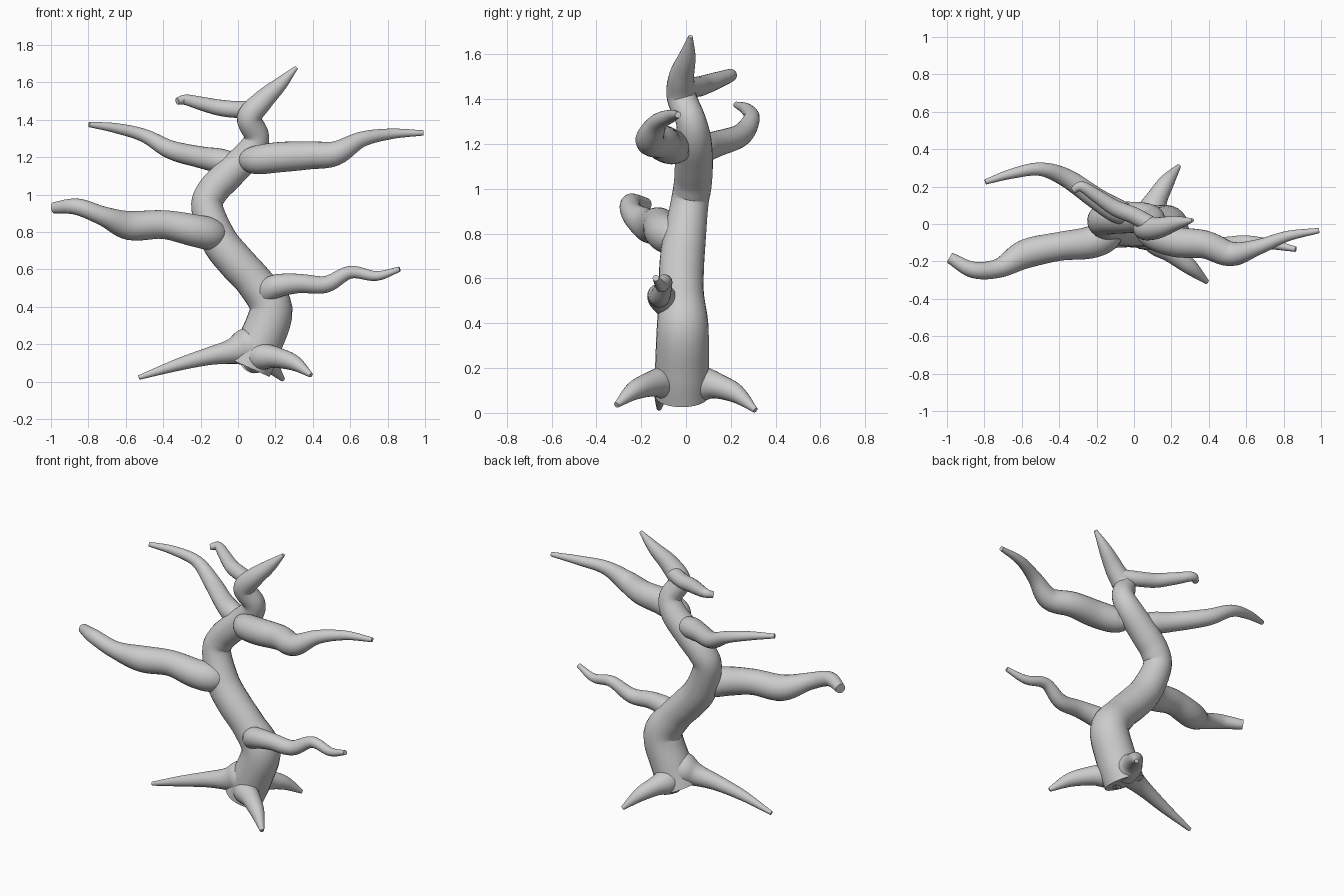
import bpy, bmesh, math
from mathutils import Vector

if "Cube" in bpy.data.objects:
    bpy.data.objects.remove(bpy.data.objects["Cube"], do_unlink=True)

bark = bpy.data.materials.new("grey_bark")
bark.use_nodes = True
GREY = (0.6, 0.6, 0.6, 1)
bark.diffuse_color = GREY
bark.node_tree.nodes["Principled BSDF"].inputs["Base Color"].default_value = GREY

SIDES, STEPS = 24, 6


def spline(keys):
    """Smooth (x, y, z, radius) samples through the key points."""
    pts = [Vector(k) for k in keys]
    pts = [2 * pts[0] - pts[1]] + pts + [2 * pts[-1] - pts[-2]]
    out = []
    for a, b, c, d in zip(pts, pts[1:], pts[2:], pts[3:]):
        for i in range(STEPS):
            t = i / STEPS
            out.append(b + (c - a) * t / 2 + (2 * a - 5 * b + 4 * c - d) * t * t / 2
                       + (3 * b - a - 3 * c + d) * t ** 3 / 2)
    return out + [pts[-2]]


def limb(name, keys):
    """Tapered tube swept along a smooth path, capped at both ends."""
    path = spline(keys)
    bm = bmesh.new()
    rings, normal = [], None
    for i, p in enumerate(path):
        ahead, behind = path[min(i + 1, len(path) - 1)], path[max(i - 1, 0)]
        tangent = (ahead - behind).to_3d().normalized()
        if normal is None:
            normal = tangent.orthogonal()
        normal = (normal - tangent * normal.dot(tangent)).normalized()
        side = tangent.cross(normal)
        ring = []
        for k in range(SIDES):
            a = math.tau * k / SIDES
            ring.append(bm.verts.new(p.to_3d() + p.w * (normal * math.cos(a) + side * math.sin(a))))
        rings.append(ring)
    for low, high in zip(rings, rings[1:]):
        for k in range(SIDES):
            n = (k + 1) % SIDES
            bm.faces.new((low[k], low[n], high[n], high[k]))
    bm.faces.new(rings[0][::-1])
    bm.faces.new(rings[-1])
    bmesh.ops.recalc_face_normals(bm, faces=bm.faces)
    mesh = bpy.data.meshes.new(name)
    bm.to_mesh(mesh)
    bm.free()
    mesh.materials.append(bark)
    obj = bpy.data.objects.new(name, mesh)
    bpy.context.collection.objects.link(obj)
    bpy.ops.object.select_all(action="DESELECT")
    obj.select_set(True)
    bpy.context.view_layer.objects.active = obj
    bpy.ops.object.shade_smooth_by_angle(angle=math.radians(50))


# Winding trunk ending in a pointed top
limb("trunk", [(.06, -.018, .075, .12), (.115, -.018, .2, .12), (.176, -.015, .39, .115),
               (.09, -.02, .53, .1), (-.01, -.02, .64, .1), (-.1, -.01, .755, .097),
               (-.165, .015, .93, .085), (-.135, .03, 1.02, .085), (-.05, .035, 1.11, .085),
               (.06, .035, 1.22, .078), (.1, .02, 1.31, .067), (.06, -.02, 1.41, .066),
               (.13, -.02, 1.5, .057), (.225, .005, 1.59, .038), (.313, .02, 1.68, .01)])

# Branches
limb("lower_right_branch", [(-.1, 0, .775, .06), (-.15, -.06, .79, .086), (-.24, -.1, .81, .086),
                            (-.4, -.12, .84, .077), (-.58, -.16, .835, .078),
                            (-.72, -.235, .885, .052), (-.86, -.245, .935, .044),
                            (-.985, -.18, .93, .03)])
limb("upper_right_branch", [(0, .04, 1.165, .05), (-.09, .07, 1.18, .065), (-.2, .135, 1.2, .058),
                            (-.36, .245, 1.24, .05), (-.5, .293, 1.315, .036),
                            (-.65, .27, 1.355, .027), (-.795, .225, 1.375, .014)])
limb("upper_left_branch", [(.04, .02, 1.19, .045), (.09, -.05, 1.185, .075), (.22, -.095, 1.2, .081),
                           (.38, -.11, 1.21, .075), (.52, -.16, 1.22, .066),
                           (.66, -.125, 1.295, .042), (.82, -.065, 1.325, .028),
                           (.99, -.035, 1.33, .014)])
limb("lower_left_branch", [(.13, -.03, .44, .06), (.19, -.1, .505, .064), (.32, -.12, .525, .052),
                           (.47, -.115, .52, .045), (.6, -.095, .585, .034),
                           (.74, -.11, .565, .026), (.865, -.135, .602, .014)])
limb("top_branch", [(.1, -.01, 1.46, .045), (0, .045, 1.455, .045), (-.1, .085, 1.465, .043),
                    (-.2, .15, 1.488, .036), (-.28, .2, 1.507, .028), (-.325, .18, 1.5, .018)])

# Roots, flared where they leave the trunk
limb("right_root", [(.1, -.03, .2, .1), (.03, -.04, .18, .098), (-.04, -.06, .16, .066),
                    (-.16, -.085, .135, .047), (-.33, -.11, .088, .032), (-.53, -.12, .022, .012)])
limb("front_root", [(.09, -.04, .13, .085), (.13, -.1, .135, .073), (.2, -.15, .13, .057),
                    (.3, -.23, .1, .042), (.39, -.31, .035, .013)])
limb("back_root", [(.09, .02, .13, .085), (.1, .08, .13, .077), (.125, .14, .12, .057),
                   (.175, .225, .085, .042), (.24, .31, .012, .012)])
